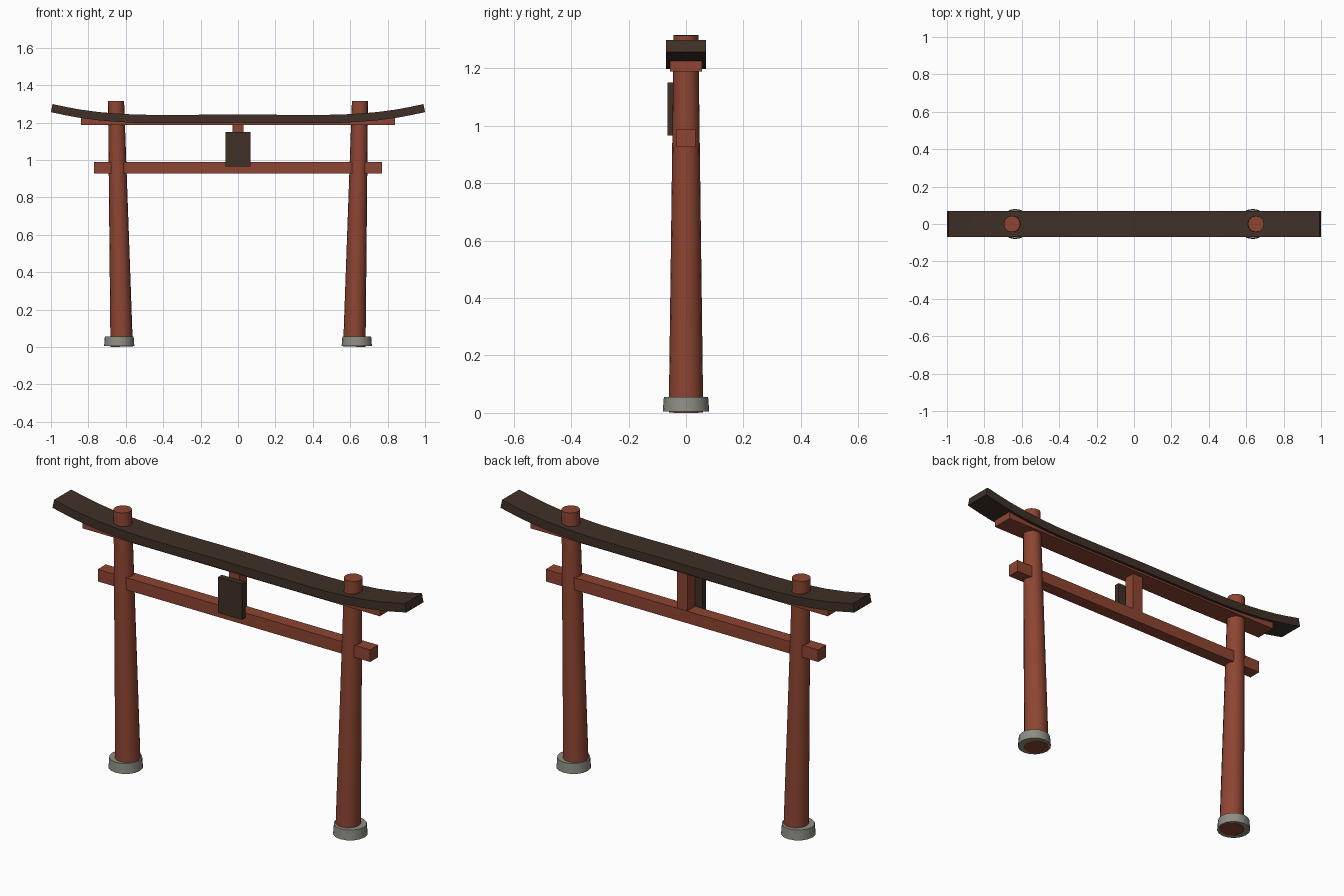
import bpy, bmesh, math
from mathutils import Vector, Matrix

if "Cube" in bpy.data.objects:
    bpy.data.objects.remove(bpy.data.objects["Cube"])


def mat(name, col):
    m = bpy.data.materials.new(name)
    m.diffuse_color = (*col, 1)
    m.use_nodes = True
    m.node_tree.nodes["Principled BSDF"].inputs["Base Color"].default_value = m.diffuse_color
    return m


RED = mat("vermilion wood", (0.27, 0.060, 0.032))
DARK = mat("dark brown wood", (0.050, 0.030, 0.020))
STONE = mat("grey stone", (0.27, 0.27, 0.235))


def finish(name, bm, material, smooth=False):
    bmesh.ops.recalc_face_normals(bm, faces=bm.faces)
    me = bpy.data.meshes.new(name)
    bm.to_mesh(me)
    bm.free()
    me.materials.append(material)
    ob = bpy.data.objects.new(name, me)
    bpy.context.collection.objects.link(ob)
    if smooth:
        bpy.ops.object.select_all(action='DESELECT')
        ob.select_set(True)
        bpy.context.view_layer.objects.active = ob
        bpy.ops.object.shade_smooth_by_angle(angle=math.radians(40))
    return ob


def box(name, lo, hi, material):
    bm = bmesh.new()
    lo, hi = Vector(lo), Vector(hi)
    bmesh.ops.create_cube(bm, size=1, matrix=Matrix.Translation((lo + hi) / 2)
                          @ Matrix.Diagonal((*(hi - lo), 1)))
    return finish(name, bm, material)


def cone(name, p0, p1, r0, r1, material, sides=16):
    # tapered cylinder between two points
    bm = bmesh.new()
    p0, p1 = Vector(p0), Vector(p1)
    d = p1 - p0
    rot = Vector((0, 0, 1)).rotation_difference(d).to_matrix().to_4x4()
    bmesh.ops.create_cone(bm, cap_ends=True, segments=sides, radius1=r0, radius2=r1,
                          depth=d.length, matrix=Matrix.Translation((p0 + p1) / 2) @ rot)
    return finish(name, bm, material, True)


# leaning pillars on stone feet
for side, s in (("left", -1), ("right", 1)):
    cone(side + "_pillar", (s * 0.622, 0, 0.0014), (s * 0.652, 0, 1.315), 0.06, 0.043, RED)
    cone(side + "_stone_foot", (s * 0.635, 0, 0.004), (s * 0.635, 0, 0.055), 0.081, 0.077, STONE)

# straight beams, centre strut and plaque
box("lower_tie_beam", (-0.77, -0.0325, 0.927), (0.77, 0.0325, 0.989), RED)
box("upper_beam", (-0.84, -0.055, 1.188), (0.84, 0.055, 1.225), RED)
box("centre_strut", (-0.03, -0.03, 0.98), (0.03, 0.03, 1.195), RED)
box("plaque", (-0.067, -0.064, 0.966), (0.067, -0.036, 1.15), DARK)

# curved top lintel: rectangle swept along an upturned line
half = [(0, 1.221), (0.15, 1.220), (0.3, 1.219), (0.45, 1.219), (0.55, 1.2205), (0.65, 1.226),
        (0.75, 1.2345), (0.85, 1.248), (0.92, 1.261), (0.996, 1.277)]
line = [Vector((-x, 0, z)) for x, z in reversed(half[1:])] + [Vector((x, 0, z)) for x, z in half]
bm = bmesh.new()
rings = []
for i, p in enumerate(line):
    t = (line[min(i + 1, len(line) - 1)] - line[max(i - 1, 0)]).normalized()
    n = Vector((-t.z, 0, t.x)) * 0.022
    w = Vector((0, 0.069, 0))
    rings.append([bm.verts.new(p + o) for o in (n - w, n + w, -n + w, -n - w)])
for a, b in zip(rings, rings[1:]):
    for k in range(4):
        bm.faces.new((a[k], a[(k + 1) % 4], b[(k + 1) % 4], b[k]))
bm.faces.new(rings[0])
bm.faces.new(rings[-1])
finish("curved_top_lintel", bm, DARK, True)
